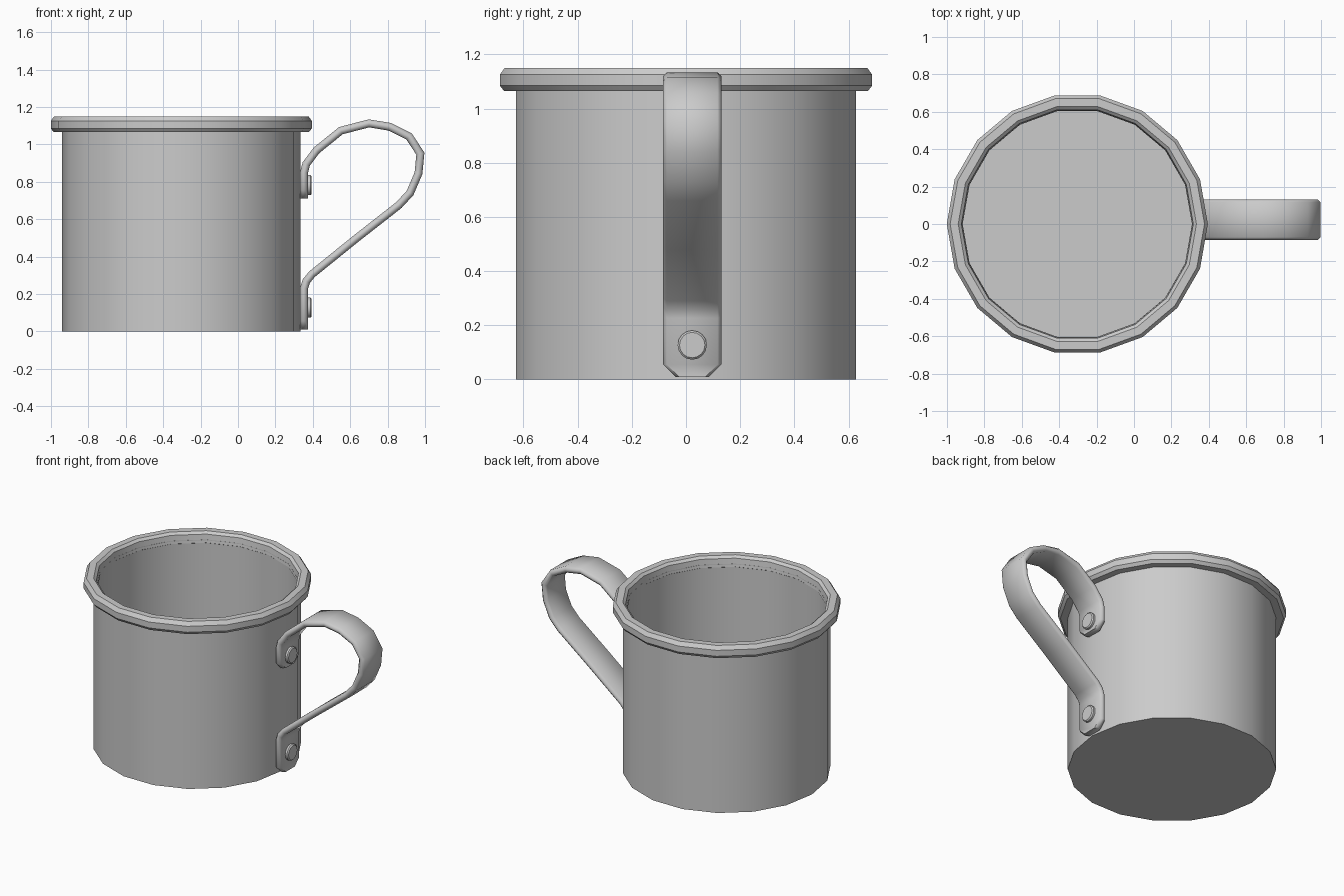
import bpy, bmesh, math
from mathutils import Vector

if "Cube" in bpy.data.objects:
    bpy.data.objects.remove(bpy.data.objects["Cube"])

CX = -0.303      # cup axis
HY = 0.023       # handle centre line
SIDES = 18


def make_object(name, bm, angle=35):
    bmesh.ops.recalc_face_normals(bm, faces=bm.faces)
    me = bpy.data.meshes.new(name)
    bm.to_mesh(me)
    bm.free()
    ob = bpy.data.objects.new(name, me)
    bpy.context.collection.objects.link(ob)
    bpy.ops.object.select_all(action='DESELECT')
    ob.select_set(True)
    bpy.context.view_layer.objects.active = ob
    bpy.ops.object.shade_smooth_by_angle(angle=math.radians(angle))
    return ob


def skin(bm, rings, closed=False):
    """Join rings of points with quads; cap the ends unless closed."""
    rings = [[bm.verts.new(p) for p in r] for r in rings]
    n = len(rings[0])
    pairs = list(zip(rings, rings[1:]))
    if closed:
        pairs.append((rings[-1], rings[0]))
    for a, b in pairs:
        for i in range(n):
            j = (i + 1) % n
            bm.faces.new((a[i], a[j], b[j], b[i]))
    if not closed:
        bm.faces.new(rings[0])
        bm.faces.new(rings[-1])


def circle(r, z):
    return [(CX + r * math.cos(math.tau * i / SIDES),
             r * math.sin(math.tau * i / SIDES), z) for i in range(SIDES)]


# Cup body: outer wall, inner wall and floor
bm = bmesh.new()
skin(bm, [circle(r, z) for r, z in
          [(0.637, 0), (0.637, 1.10), (0.615, 1.10), (0.615, 0.03)]])
make_object("cup_body", bm)

# Rolled rim
bm = bmesh.new()
skin(bm, [circle(r, z) for r, z in
          [(0.63, 1.065), (0.682, 1.065), (0.698, 1.085), (0.698, 1.125),
           (0.68, 1.15), (0.637, 1.15), (0.62, 1.135), (0.613, 1.08)]], closed=True)
make_object("rolled_rim", bm)

# Handle: strap swept along its side profile, with cut corners at both ends
path = [(0.353, 0.01), (0.353, 0.055), (0.353, 0.23), (0.365, 0.268), (0.395, 0.305),
        (0.63, 0.495), (0.86, 0.675), (0.92, 0.74), (0.965, 0.845), (0.975, 0.95),
        (0.915, 1.042), (0.81, 1.094), (0.70, 1.112), (0.55, 1.073), (0.42, 0.968),
        (0.365, 0.895), (0.353, 0.85), (0.353, 0.755), (0.353, 0.71)]
T = 0.021        # half thickness
B = 0.014        # edge bevel
rings = []
for k, p in enumerate(path):
    p = Vector(p)
    d0 = (p - Vector(path[k - 1])).normalized() if k else None
    d1 = (Vector(path[k + 1]) - p).normalized() if k < len(path) - 1 else None
    d0, d1 = d0 or d1, d1 or d0
    t = (d0 + d1).normalized()
    normal = Vector((t.y, -t.x)) / max(t.dot(d0), 0.5)
    w = 0.062 if k in (0, len(path) - 1) else 0.1075
    section = [(w - B, -T), (w, -T + B), (w, T - B), (w - B, T),
               (-w + B, T), (-w, T - B), (-w, -T + B), (-w + B, -T)]
    rings.append([(p.x + normal.x * h, HY + y, p.y + normal.y * h) for y, h in section])
bm = bmesh.new()
skin(bm, rings)
make_object("handle_strap", bm, 50)

# Rivets holding the strap
for name, z in (("lower_rivet", 0.127), ("upper_rivet", 0.782)):
    bm = bmesh.new()
    skin(bm, [[(x, HY + r * math.cos(math.tau * i / 16), z + r * math.sin(math.tau * i / 16))
               for i in range(16)]
              for x, r in ((0.355, 0.054), (0.387, 0.054), (0.394, 0.047))])
    make_object(name, bm)
